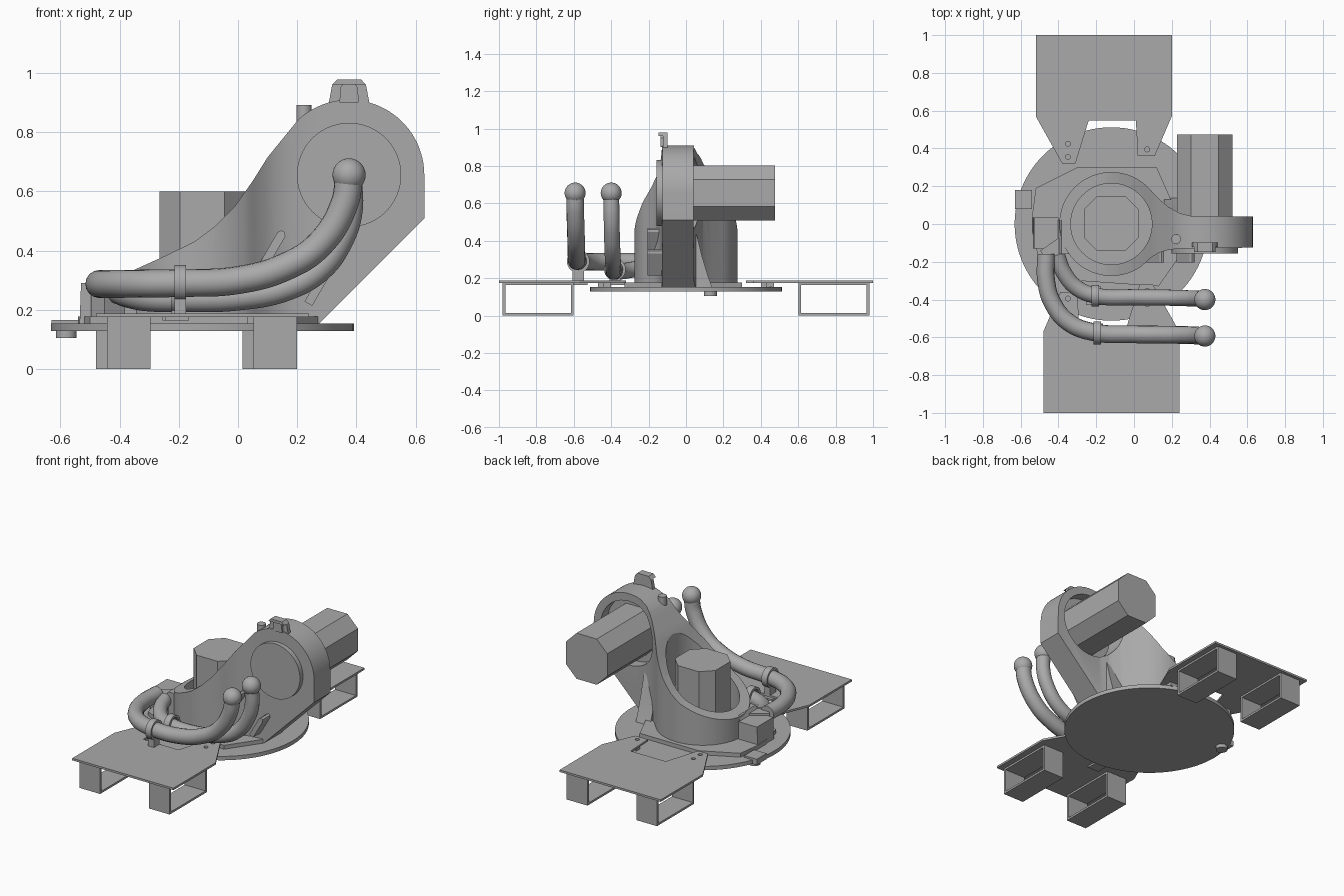
import bpy
import bmesh
from math import cos, sin, radians, pi
from mathutils import Vector, Matrix

cube = bpy.data.objects.get("Cube")
if cube:
    bpy.data.objects.remove(cube)

grey = bpy.data.materials.new("plain grey")
grey.use_nodes = True
colour = (0.4, 0.4, 0.4, 1)
grey.diffuse_color = colour
grey.node_tree.nodes["Principled BSDF"].inputs["Base Color"].default_value = colour


def finish(name, bm):
    bmesh.ops.recalc_face_normals(bm, faces=bm.faces)
    mesh = bpy.data.meshes.new(name)
    bm.to_mesh(mesh)
    bm.free()
    mesh.materials.append(grey)
    ob = bpy.data.objects.new(name, mesh)
    bpy.context.collection.objects.link(ob)
    return ob


def prism(name, points, axis, low, high):
    """Extrude a flat outline along one axis."""
    place = {"x": lambda a, b: (low, a, b),
             "y": lambda a, b: (a, low, b),
             "z": lambda a, b: (a, b, low)}[axis]
    bm = bmesh.new()
    face = bm.faces.new([bm.verts.new(place(a, b)) for a, b in points])
    out = bmesh.ops.extrude_face_region(bm, geom=[face])
    shift = Vector([high - low if axis == k else 0 for k in "xyz"])
    bmesh.ops.translate(bm, vec=shift, verts=[v for v in out["geom"] if isinstance(v, bmesh.types.BMVert)])
    return finish(name, bm)


def box(name, x0, x1, y0, y1, z0, z1):
    return prism(name, [(x0, y0), (x1, y0), (x1, y1), (x0, y1)], "z", z0, z1)


def arc(cx, cy, r, start, end, steps):
    angles = [radians(start + (end - start) * i / steps) for i in range(steps + 1)]
    return [(cx + r * cos(a), cy + r * sin(a)) for a in angles]


def disc(name, cx, cy, r, axis, low, high, steps=64):
    return prism(name, arc(cx, cy, r, 0, 360, steps)[:-1], axis, low, high)


def octagon(cx, cy, half, chamfer):
    k = half - chamfer
    corners = [(half, -k), (half, k), (k, half), (-k, half),
               (-half, k), (-half, -k), (-k, -half), (k, -half)]
    return [(cx + a, cy + b) for a, b in corners]


def active(ob):
    bpy.ops.object.select_all(action="DESELECT")
    ob.select_set(True)
    bpy.context.view_layer.objects.active = ob


def boolean(ob, tool, operation="DIFFERENCE"):
    mod = ob.modifiers.new("cut", "BOOLEAN")
    mod.operation, mod.solver, mod.object = operation, "EXACT", tool
    active(ob)
    bpy.ops.object.modifier_apply(modifier=mod.name)
    bpy.data.objects.remove(tool)


def smooth(ob):
    active(ob)
    bpy.ops.object.shade_smooth_by_angle(angle=radians(30))


CX = -0.12            # column axis
AX, AZ = 0.375, 0.655  # arm joint axis

# Round base and its small edge connector
smooth(disc("base_disc", CX, 0, 0.512, "z", 0.128, 0.153, 96))
box("edge_connector", -0.63, -0.54, 0.08, 0.18, 0.128, 0.165)
smooth(disc("edge_connector_pin", -0.58, 0.13, 0.035, "z", 0.105, 0.128, 24))

# Housing: plan outline intersected with the side outline
plan = arc(CX, 0, 0.275, 45, 305, 60)
plan += [(0.09, -.178), (0.13, -.153), (0.18, -.137), (0.24, -.13), (0.63, -.125), (0.63, .04),
         (0.3, .043), (0.24, .058), (0.18, .092), (0.13, .135)]
side = [(-0.45, .15), (-0.45, .29), (-0.35, .335), (-0.25, .38), (-0.147, .43), (-0.08, .48),
        (-0.01, .55), (0.05, .635), (0.1, .715)]
side += arc(AX, AZ, 0.254, 132, 0, 32) + [(0.63, .51), (0.27, .15)]
housing = prism("housing", plan, "z", 0.15, 1.0)
boolean(housing, prism("side_cutter", side, "y", -0.5, 0.5), "INTERSECT")
boolean(housing, disc("bore_cutter", CX, 0, 0.215, "z", 0.22, 1.0))
boolean(housing, disc("joint_cutter", AX, AZ, 0.205, "y", -0.03, 0.2))
smooth(housing)
smooth(disc("joint_cover", AX, AZ, 0.176, "y", -0.157, -0.1))
smooth(prism("rear_gusset", [(-.1, .15), (.14, .15), (.115, .22), (.085, .32), (.06, .42), (.03, .5)],
             "x", 0.16, 0.26))

# Motors
prism("column_motor", octagon(CX, 0.003, 0.145, 0.07), "z", 0.2, 0.6)
prism("arm_motor", octagon(AX, AZ, 0.147, 0.075), "y", -0.05, 0.475)

# Hook, peg and slanted ribs on the housing
hook = [(0.305, .89), (0.318, .96), (0.335, .978), (0.415, .978), (0.432, .96), (0.445, .89)]
prism("hook_plate", hook, "y", -0.123, -0.098)
prism("hook_lip", [(0.343, .9), (0.345, .95), (0.355, .962), (0.395, .962), (0.405, .95), (0.407, .9)],
      "y", -0.135, -0.12)
prism("hook_top", hook[1:5], "y", -0.147, -0.098)
smooth(disc("peg", 0.223, -0.08, 0.026, "z", 0.8, 0.892, 24))
for i, (x, z) in enumerate([(0.115, 0.4), (0.275, 0.285)]):
    d, n = Vector((0.5, 0.86)), Vector((0.86, -0.5))
    c = Vector((x, z))
    outline = [c + d * a * 0.075 + n * b * 0.015 for a, b in [(-1, -1), (-1, 1), (.85, 1), (1, .5), (1, -.5), (.85, -1)]]
    prism(f"slanted_rib_{i + 1}", outline, "y", -0.205, -0.12)

# Low flange around the column and the cable box
prism("flange", [(-.54, .04), (-.52, .19), (-.3, .3), (.12, .3), (.2, .12), (.27, .04), (.27, -.13),
                 (.13, -.33), (-.3, -.3), (-.5, -.2), (-.54, -.04)], "z", 0.152, 0.178)
prism("flange_wedge", [(-.475, .15), (-.45, .2), (-.385, .32), (-.34, .32), (-.34, .15)], "y", -0.16, 0.02)
prism("cable_box", [(-.535, .15), (-.53, .29), (-.4, .29), (-.4, .15)], "y", -0.13, 0.035)

# Support plates with tabs, spacers and square tubes; the front set is the rear one turned half way
plate_outline = [(-.52, 1), (-.52, .57), (-.38, .32), (-.31, .32), (-.24, .548), (.01, .548),
                 (.02, .36), (.11, .36), (.2, .57), (.2, 1)]
for label in ("rear", "front"):
    parts = []
    plate = prism(label + "_plate", plate_outline, "z", 0.175, 0.188)
    for x, y in [(-.35, .425), (-.35, .355), (.07, .395)]:
        boolean(plate, disc("hole_cutter", x, y, 0.013, "z", 0.1, 0.3, 16))
    parts.append(plate)
    for i, (x, y) in enumerate([(-.35, .36), (.065, .39)]):
        parts.append(box(f"{label}_spacer_{i + 1}", x - .04, x + .04, y + .04, y + .08, 0.15, 0.176))
    for i, x in enumerate([-.48, .015]):
        tube = box(f"{label}_tube_{i + 1}", x, x + .148, 0.602, 0.98, 0, 0.176)
        boolean(tube, box("tube_cutter", x - .1, x + .3, 0.616, 0.966, 0.013, 0.163))
        parts.append(tube)
    if label == "front":
        turn = Matrix.Translation((-0.28, 0, 0)) @ Matrix.Rotation(pi, 4, "Z")
        for part in parts:
            part.data.transform(turn)


# Hoses with ball ends and clamps
def hose(name, points, radius):
    curve = bpy.data.curves.new(name, "CURVE")
    curve.dimensions = "3D"
    curve.bevel_depth, curve.bevel_resolution = radius, 6
    curve.resolution_u, curve.use_fill_caps = 10, True
    spline = curve.splines.new("BEZIER")
    spline.bezier_points.add(len(points) - 1)
    for p, co in zip(spline.bezier_points, points):
        p.co = co
        p.handle_left_type = p.handle_right_type = "AUTO"
    curve.materials.append(grey)
    ob = bpy.data.objects.new(name, curve)
    bpy.context.collection.objects.link(ob)
    active(ob)
    bpy.ops.object.convert(target="MESH")
    smooth(bpy.context.object)
    bm = bmesh.new()
    bmesh.ops.create_uvsphere(bm, u_segments=32, v_segments=16, radius=0.056,
                              matrix=Matrix.Translation(points[0]))
    smooth(finish(name + "_ball", bm))


def clamp(name, x, y, z, r):
    ring = disc(name, y, z, r + 0.012, "x", x - .02, x + .02, 40)
    boolean(ring, disc("ring_cutter", y, z, r - 0.004, "x", x - .1, x + .1, 40))
    smooth(ring)
    box(name + "_foot", x - .02, x + .02, y - .03, y + .03, 0.185, z - r + .004)
    box(name + "_base", x - .05, x + .03, y - .05, y + .05, 0.163, 0.176)


hose("outer_hose", [(.375, -.593, .655), (.36, -.592, .56), (.275, -.588, .42), (.16, -.586, .345),
                    (0, -.584, .3), (-.2, -.575, .29), (-.34, -.525, .288), (-.43, -.42, .287),
                    (-.465, -.3, .287), (-.465, -.16, .287)], 0.047)
hose("inner_hose", [(.375, -.4, .655), (.378, -.398, .53), (.345, -.396, .43), (.28, -.393, .34),
                    (.17, -.39, .275), (0, -.388, .24), (-.2, -.38, .235), (-.3, -.34, .237),
                    (-.37, -.26, .25), (-.41, -.16, .265)], 0.043)
clamp("outer_clamp", -0.195, -0.576, 0.29, 0.049)
clamp("inner_clamp", -0.205, -0.38, 0.247, 0.046)

# Angled collar where the inner hose meets the cable box
collar = box("hose_collar", -0.06, 0.06, -0.04, 0.04, 0.16, 0.3)
collar.data.transform(Matrix.Translation((-0.425, -0.14, 0)) @ Matrix.Rotation(radians(35), 4, "Z"))
